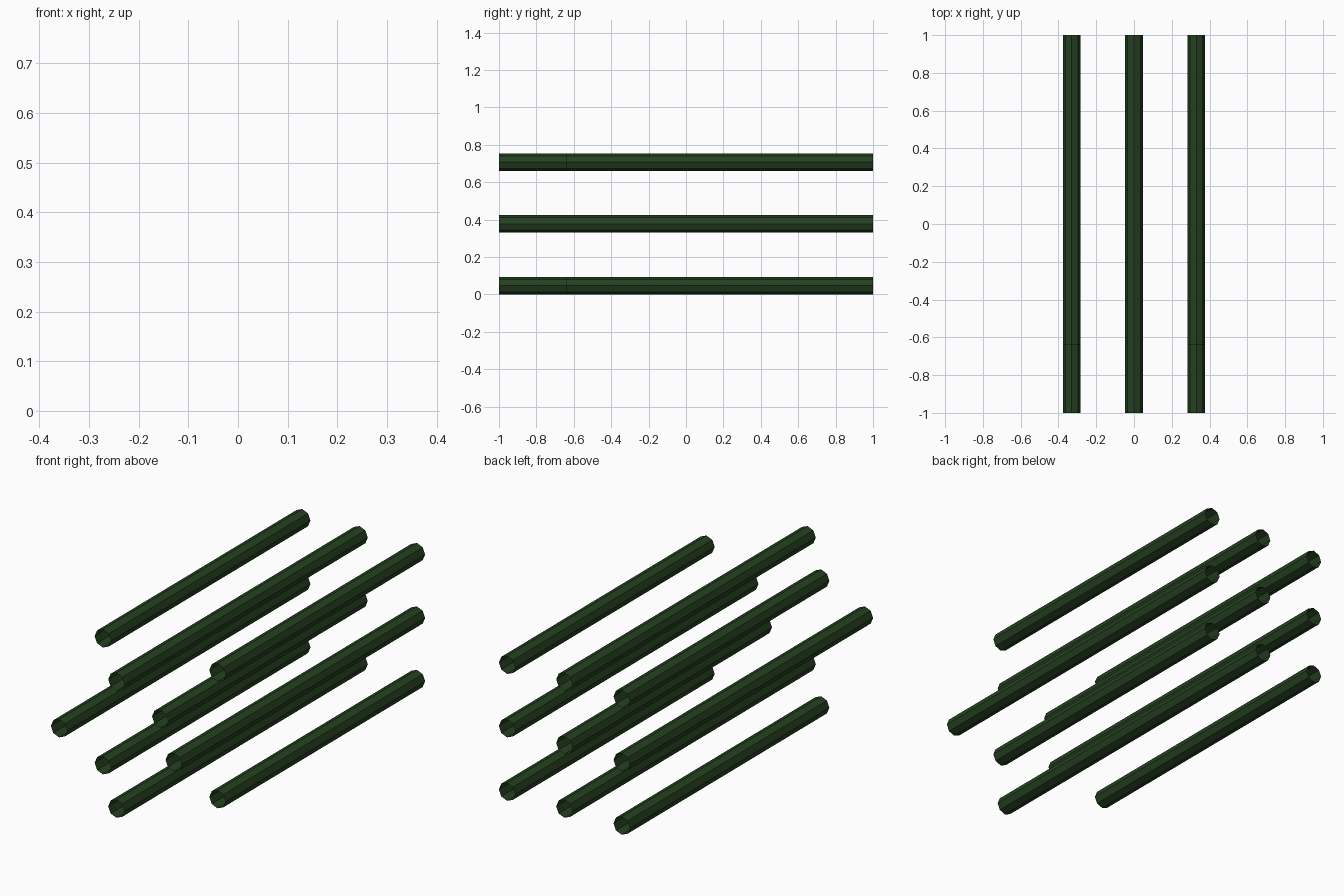
import bpy
from math import pi

if "Cube" in bpy.data.objects:
    bpy.data.objects.remove(bpy.data.objects["Cube"])

RADIUS, SPACING = 0.047, 0.33
BACK, LONG_FRONT, SHORT_FRONT = 1.0, -1.0, -0.64

green = bpy.data.materials.new("dark_green")
green.diffuse_color = (0.018, 0.052, 0.015, 1)
green.use_nodes = True
green.node_tree.nodes["Principled BSDF"].inputs["Base Color"].default_value = green.diffuse_color


def tube(name, x, z, front):
    """Open eight-sided tube running along y."""
    bpy.ops.mesh.primitive_cylinder_add(
        vertices=8, radius=RADIUS, depth=BACK - front, end_fill_type='NOTHING',
        location=(x, (BACK + front) / 2, z), rotation=(pi / 2, 0, 0))
    obj = bpy.context.object
    obj.name = name
    obj.data.materials.append(green)


# 3 x 3 bundle: long and short tubes alternate like a checkerboard, flush at the back
for row in range(3):
    for col in range(3):
        is_long = (row + col) % 2 == 1
        tube(f"{'long' if is_long else 'short'}_tube_{row}_{col}",
             (col - 1) * SPACING, RADIUS + row * SPACING,
             LONG_FRONT if is_long else SHORT_FRONT)
